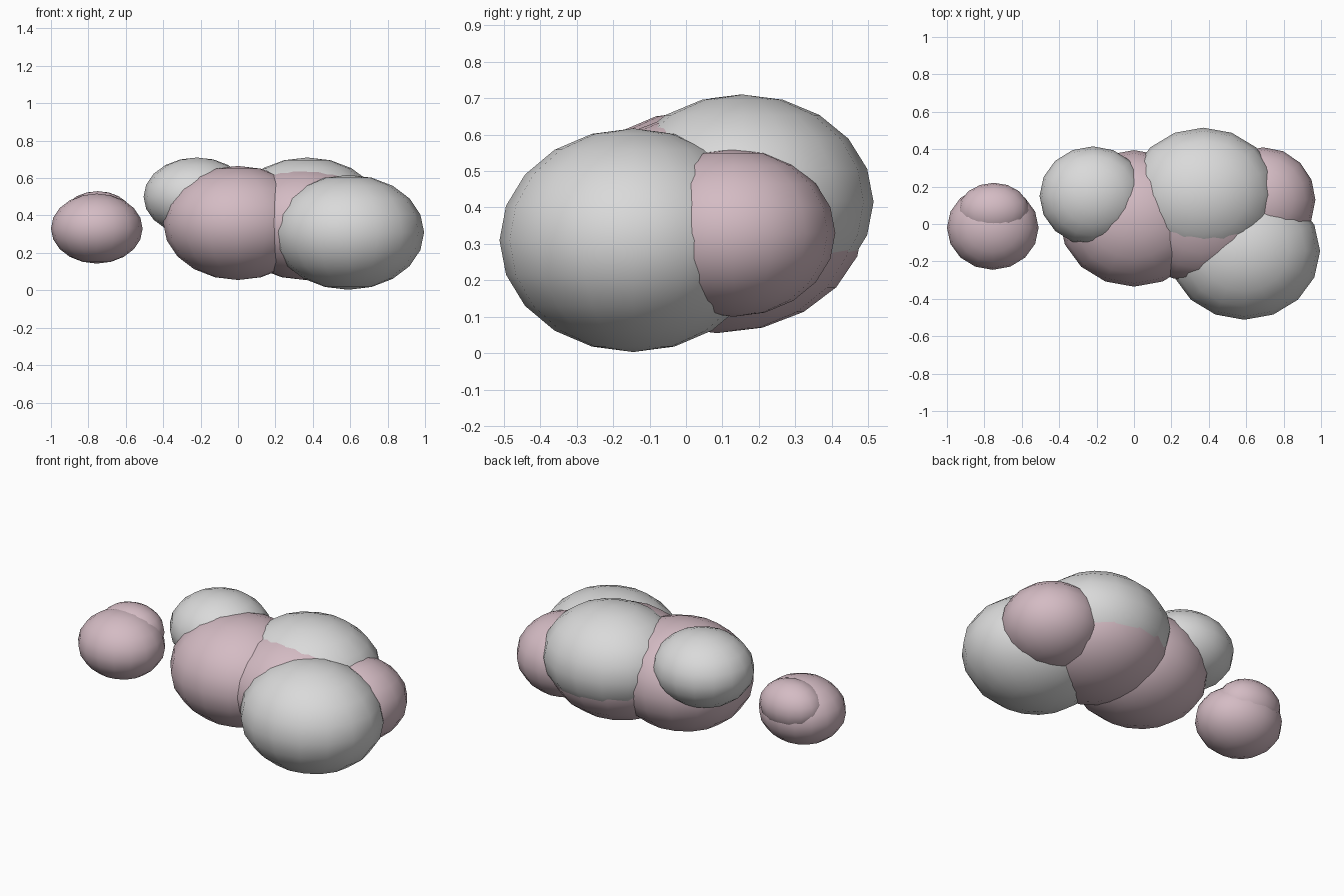
import bpy

if "Cube" in bpy.data.objects:
    bpy.data.objects.remove(bpy.data.objects["Cube"])

# Two flat colours
def material(name, rgb):
    m = bpy.data.materials.new(name)
    m.diffuse_color = (*rgb, 1.0)
    m.use_nodes = True
    m.node_tree.nodes["Principled BSDF"].inputs["Base Color"].default_value = m.diffuse_color
    return m

grey = material("pale grey", (0.70, 0.70, 0.70))
pink = material("dusty pink", (0.66, 0.50, 0.55))

# One squashed, smooth 16 x 10 sphere
def puff(name, centre, radii, mat):
    bpy.ops.mesh.primitive_uv_sphere_add(segments=16, ring_count=10, radius=1, location=centre)
    o = bpy.context.object
    o.name = name
    o.scale = radii
    bpy.ops.object.transform_apply(location=False, rotation=False, scale=True)
    bpy.ops.object.shade_smooth()
    o.data.materials.append(mat)

# Main cloud body
puff("middle_puff", (0.0, 0.03, 0.36), (0.40, 0.365, 0.305), pink)
puff("core_puff", (0.36, 0.085, 0.36), (0.41, 0.405, 0.305), pink)
puff("back_puff", (0.37, 0.155, 0.415), (0.40, 0.36, 0.295), grey)
puff("front_right_puff", (0.59, -0.145, 0.31), (0.405, 0.367, 0.307), grey)
puff("right_puff", (0.69, 0.13, 0.33), (0.28, 0.28, 0.23), pink)
puff("back_left_puff", (-0.22, 0.15, 0.50), (0.285, 0.265, 0.21), grey)

# Small detached cloud
puff("small_puff", (-0.755, -0.02, 0.33), (0.245, 0.225, 0.187), pink)
puff("small_top_puff", (-0.75, 0.07, 0.39), (0.19, 0.15, 0.14), pink)
